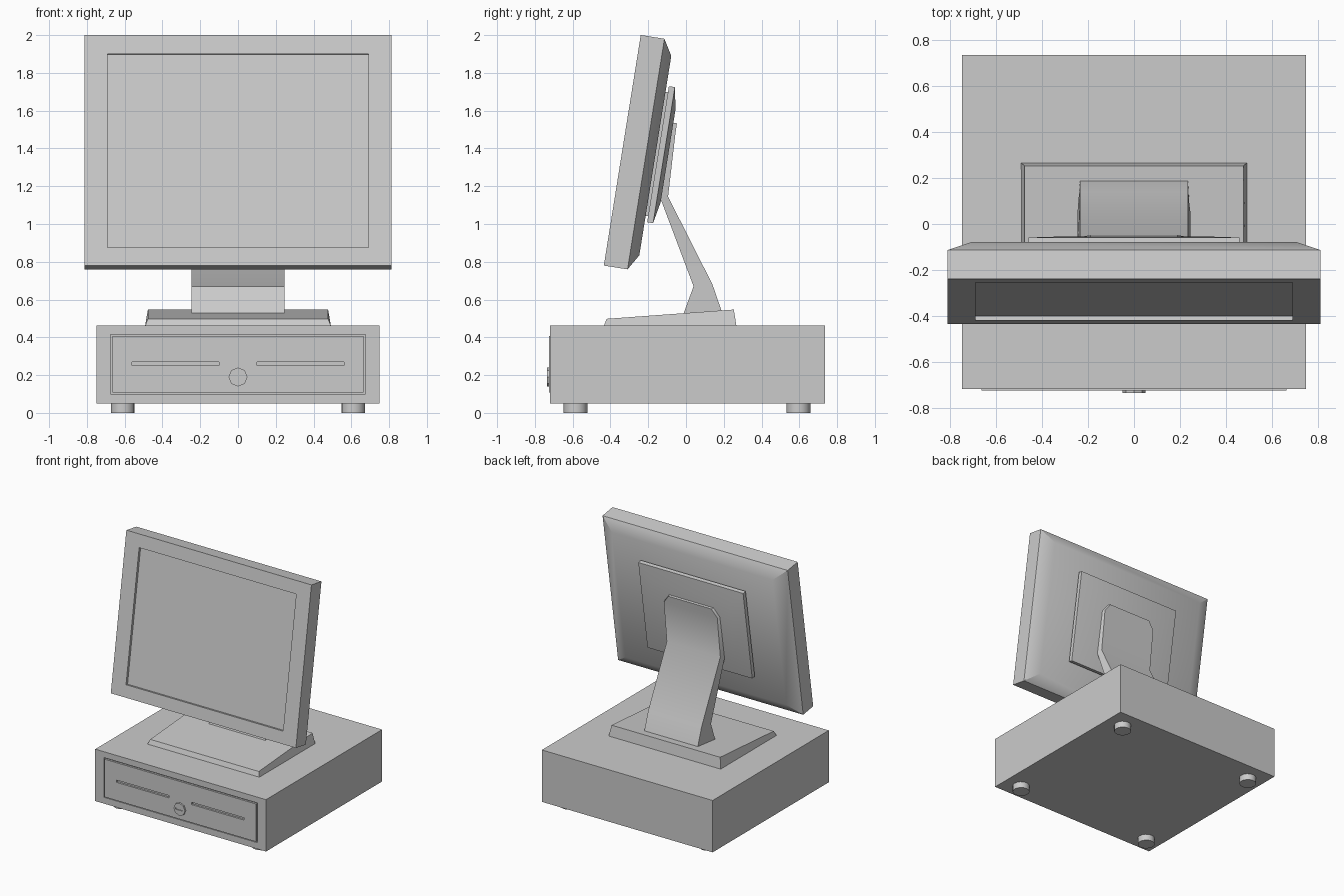
import bpy, bmesh, math
from mathutils import Matrix, Vector

if "Cube" in bpy.data.objects:
    bpy.data.objects.remove(bpy.data.objects["Cube"])


def finish(bm, name, matrix=None):
    if matrix:
        bm.transform(matrix)
    bmesh.ops.recalc_face_normals(bm, faces=bm.faces)
    me = bpy.data.meshes.new(name)
    bm.to_mesh(me)
    bm.free()
    ob = bpy.data.objects.new(name, me)
    bpy.context.collection.objects.link(ob)
    return ob


def smooth(ob, degrees=36):
    bpy.ops.object.select_all(action='DESELECT')
    ob.select_set(True)
    bpy.context.view_layer.objects.active = ob
    bpy.ops.object.shade_smooth_by_angle(angle=math.radians(degrees))


def loft(name, rings, matrix=None):
    """Skin consecutive four-point rings and cap both ends."""
    bm = bmesh.new()
    rows = [[bm.verts.new(p) for p in ring] for ring in rings]
    for a, b in zip(rows, rows[1:]):
        for i in range(4):
            j = (i + 1) % 4
            bm.faces.new((a[i], a[j], b[j], b[i]))
    bm.faces.new(rows[0][::-1])
    bm.faces.new(rows[-1])
    return finish(bm, name, matrix)


def rect(half, z0, z1, y):
    """Upright rectangle at depth y."""
    return [(-half, y, z0), (half, y, z0), (half, y, z1), (-half, y, z1)]


def cylinder(name, r, depth, center, sides, rot=None):
    bm = bmesh.new()
    bmesh.ops.create_cone(bm, cap_ends=True, segments=sides, radius1=r, radius2=r, depth=depth)
    m = Matrix.Translation(center)
    return finish(bm, name, m @ rot if rot else m)


def cut(ob, boxes):
    """Cut slots given as (center, size) out of an object."""
    bm = bmesh.new()
    for c, s in boxes:
        bmesh.ops.create_cube(bm, size=1, matrix=Matrix.Translation(c) @ Matrix.Diagonal((*s, 1)))
    cutter = finish(bm, ob.name + "_slot_cutter")
    cutter.hide_render = True
    cutter.hide_set(True)
    mod = ob.modifiers.new("slots", 'BOOLEAN')
    mod.operation = 'DIFFERENCE'
    mod.solver = 'EXACT'
    mod.object = cutter


# Cash drawer: grooved front panel with two slots
drawer = loft("cash_drawer", [
    rect(0.665, 0.107, 0.407, -0.725), rect(0.665, 0.107, 0.407, -0.71),
    rect(0.675, 0.10, 0.415, -0.71), rect(0.675, 0.10, 0.415, -0.72),
    rect(0.75, 0.05, 0.462, -0.72), rect(0.75, 0.05, 0.462, 0.737)])
cut(drawer, [((s * 0.33, -0.725, 0.26), (0.46, 0.03, 0.018)) for s in (-1, 1)])

# Key lock
lock = cylinder("drawer_lock", 0.05, 0.03, (0, -0.722, 0.19), 8, Matrix.Rotation(math.pi / 2, 4, 'X'))
cut(lock, [((0, -0.737, 0.19), (0.07, 0.012, 0.012))])

# Feet
for x in (-0.61, 0.61):
    for y in (-0.585, 0.595):
        smooth(cylinder("drawer_foot", 0.063, 0.052, (x, y, 0.026), 16))

# Stand base with sloping top
loft("stand_base", [
    [(-0.492, -0.435, 0.46), (0.492, -0.435, 0.46), (0.492, 0.267, 0.46), (-0.492, 0.267, 0.46)],
    [(-0.477, -0.42, 0.498), (0.477, -0.42, 0.498), (0.477, 0.253, 0.547), (-0.477, 0.253, 0.547)]])

# Stand arm: stations of front (y, z), back (y, z), width factor
stations = [
    ((-0.015, 0.52), (0.19, 0.535), 1), ((0.04, 0.67), (0.14, 0.68), 1),
    ((-0.135, 1.135), (-0.095, 1.145), 1), ((-0.086, 1.473), (-0.057, 1.47), 1),
    ((-0.077, 1.538), (-0.048, 1.533), 0.8)]
arm = loft("stand_arm", [
    [(-0.247 * w, *f), (0.247 * w, *f), (0.235 * w, *b), (-0.235 * w, *b)]
    for f, b, w in stations])
smooth(arm)

# Monitor, built upright and tilted back: recessed screen, rim, bevelled back
tilt = Matrix.Translation((0, -0.435, 0.78)) @ Matrix.Rotation(math.radians(-9.1), 4, 'X')
monitor = loft("monitor", [
    rect(0.69, 0.096, 1.135, 0.02), rect(0.69, 0.096, 1.135, 0),
    rect(0.813, 0, 1.236, 0), rect(0.813, 0, 1.236, 0.127),
    rect(0.705, 0.083, 1.152, 0.177)], tilt)
smooth(monitor)

# Mounting plate behind the monitor
plate = loft("mounting_plate", [
    rect(0.43, 0.295, 0.96, 0.17), rect(0.43, 0.295, 0.96, 0.19),
    rect(0.46, 0.263, 0.992, 0.19), rect(0.46, 0.263, 0.992, 0.222),
    rect(0.345, 0.378, 0.877, 0.244)], tilt)
smooth(plate)
